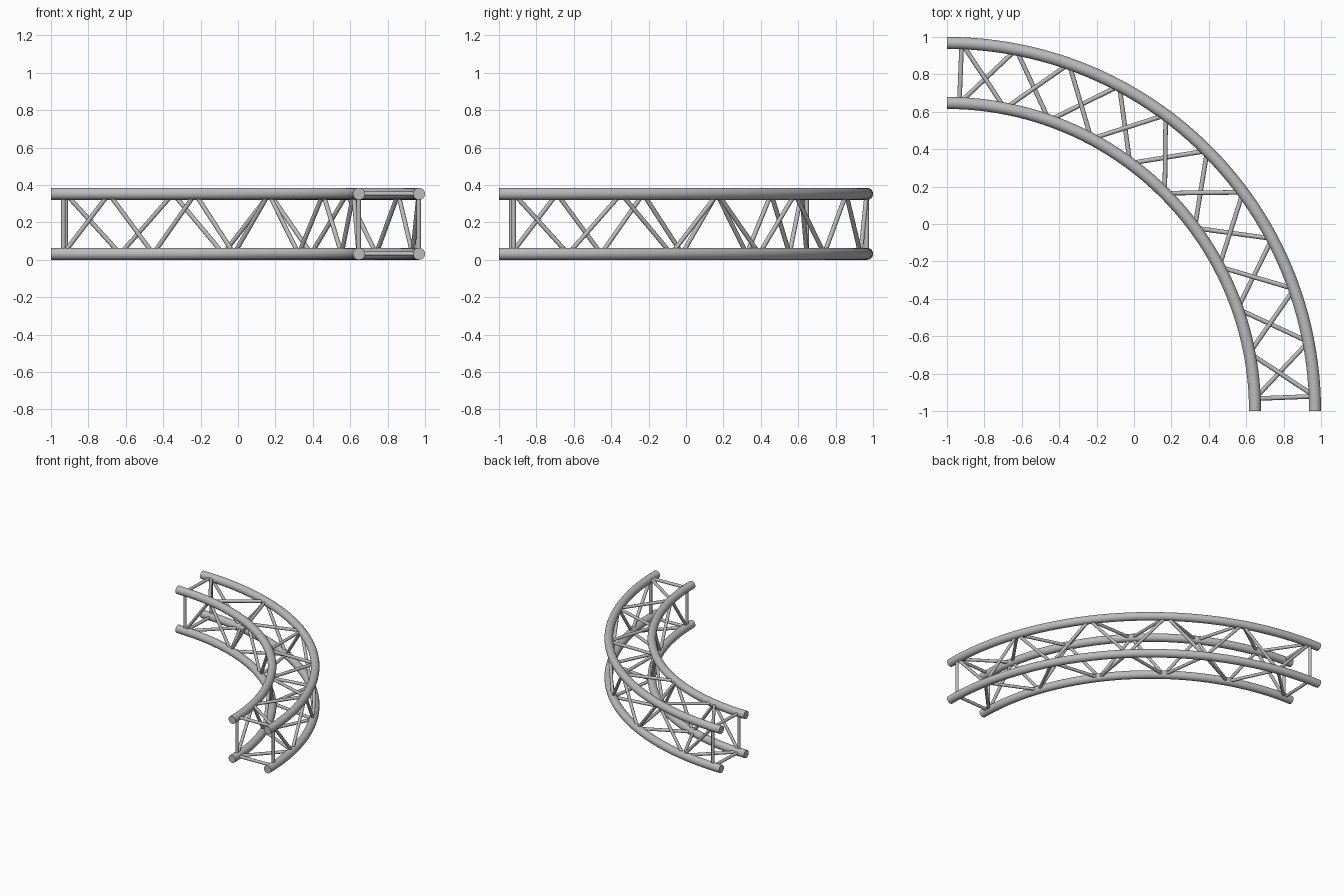
import bpy, bmesh, math
from mathutils import Vector

cube = bpy.data.objects.get("Cube")
if cube:
    bpy.data.objects.remove(cube, do_unlink=True)

steel = bpy.data.materials.new("grey_metal")
steel.use_nodes = True
grey = (0.5, 0.5, 0.5, 1)
steel.diffuse_color = grey
steel.node_tree.nodes["Principled BSDF"].inputs["Base Color"].default_value = grey

OUTER, INNER = 1.968, 1.647      # chord tube radii around the bend centre
TOP, BOTTOM = 0.353, 0.032
TUBE, STRUT = 0.032, 0.0122
BAYS, FIRST = 10, 2.3            # bracing bays, angle of the end frames
STEP = (90 - 2 * FIRST) / BAYS


def polar(radius, degrees, z):
    a = math.radians(degrees)
    return Vector((-1 + radius * math.cos(a), -1 + radius * math.sin(a), z))


def sweep(name, points, tangents, radius, sides):
    """Round bar following the points, with flat end caps."""
    bm = bmesh.new()
    rings = []
    for p, t in zip(points, tangents):
        t = t.normalized()
        ref = Vector((0, 0, 1)) if abs(t.z) < 0.9 else Vector((1, 0, 0))
        u = t.cross(ref).normalized()
        v = u.cross(t)
        angles = [2 * math.pi * i / sides for i in range(sides)]
        rings.append([bm.verts.new(p + radius * (u * math.cos(a) + v * math.sin(a)))
                      for a in angles])
    for r, s in zip(rings, rings[1:]):
        for i in range(sides):
            j = (i + 1) % sides
            bm.faces.new((r[i], r[j], s[j], s[i])).smooth = True
    for ring in (rings[0], rings[-1]):
        for edge in bm.faces.new(ring).edges:
            edge.smooth = False
    bmesh.ops.recalc_face_normals(bm, faces=bm.faces)
    mesh = bpy.data.meshes.new(name)
    bm.to_mesh(mesh)
    bm.free()
    mesh.materials.append(steel)
    obj = bpy.data.objects.new(name, mesh)
    bpy.context.collection.objects.link(obj)


def chord(name, radius, z, segments=48):
    angles = [90 * i / segments for i in range(segments + 1)]
    sweep(name, [polar(radius, a, z) for a in angles],
          [polar(1, a + 90, 0) - polar(0, 0, 0) for a in angles], TUBE, 24)


def strut(name, a, b):
    sweep(name, [a, b], [b - a, b - a], STRUT, 12)


# Four curved main tubes
corners = {"outer_top": (OUTER, TOP), "inner_top": (INNER, TOP),
           "inner_bottom": (INNER, BOTTOM), "outer_bottom": (OUTER, BOTTOM)}
for name, (radius, z) in corners.items():
    chord(name + "_tube", radius, z)

# Each side of the truss: a zigzag from its even corner to its odd corner, plus end struts
sides = {"top": ("outer_top", "inner_top"), "bottom": ("inner_bottom", "outer_bottom"),
         "outer": ("outer_top", "outer_bottom"), "inner": ("inner_bottom", "inner_top")}
for side, pair in sides.items():
    def node(k, which):
        radius, z = corners[pair[which % 2]]
        return polar(radius, FIRST + k * STEP, z)

    for k in range(BAYS):
        strut(f"{side}_diagonal_{k + 1}", node(k, k), node(k + 1, k + 1))
    for label, k in (("front", 0), ("back", BAYS)):
        strut(f"{side}_{label}_end_strut", node(k, 0), node(k, 1))
